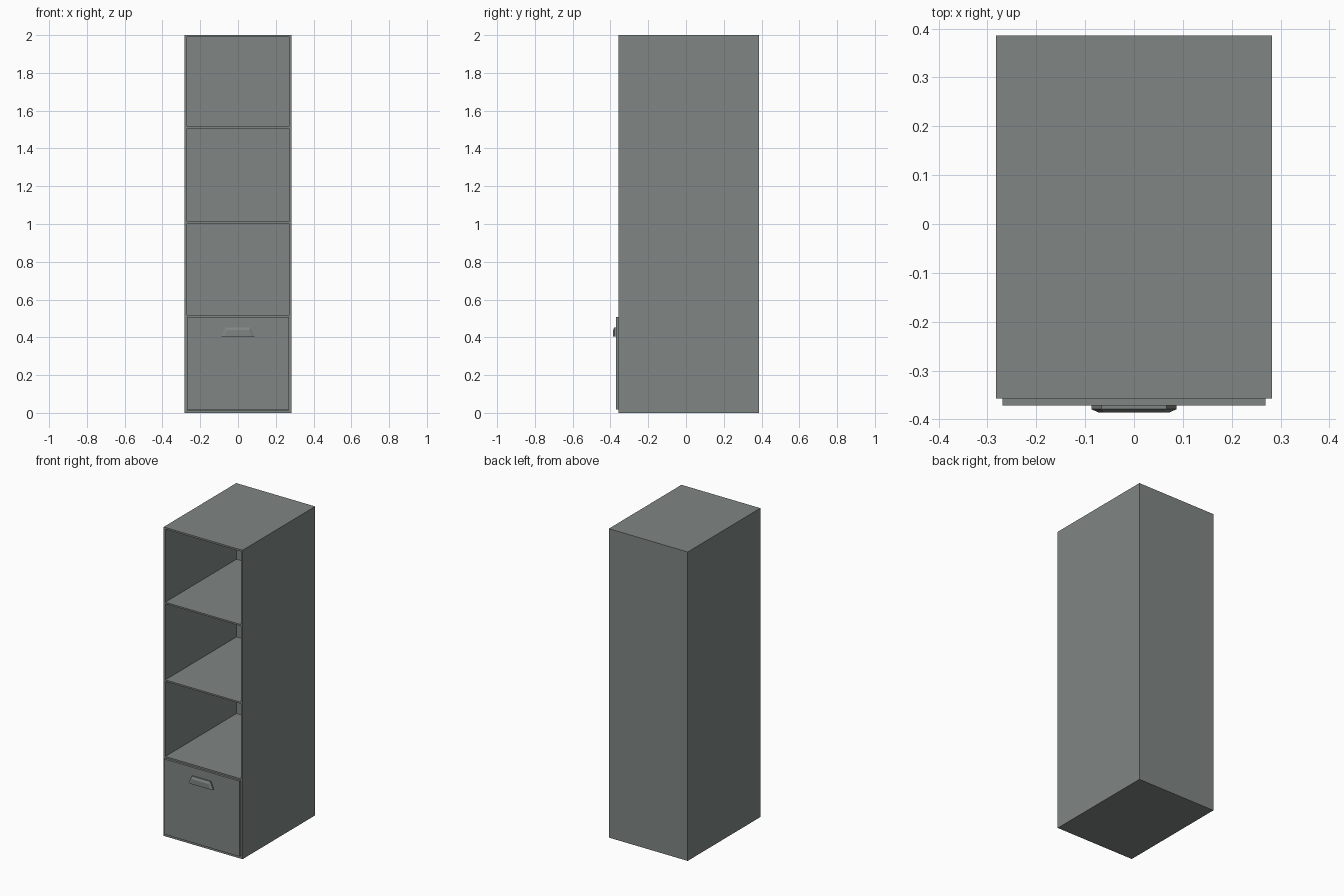
import bpy, bmesh

if "Cube" in bpy.data.objects:
    bpy.data.objects.remove(bpy.data.objects["Cube"])

# Single grey-green painted finish
paint = bpy.data.materials.new("grey_green_paint")
paint.diffuse_color = (0.215, 0.24, 0.228, 1)
paint.use_nodes = True
paint.node_tree.nodes["Principled BSDF"].inputs["Base Color"].default_value = paint.diffuse_color

W, FRONT, BACK, TOP = 0.2825, -0.357, 0.386, 2.0   # carcass extents
WALL, BACK_T = 0.012, 0.015                        # panel thicknesses


def finish(name, bm):
    bmesh.ops.recalc_face_normals(bm, faces=bm.faces)
    mesh = bpy.data.meshes.new(name)
    bm.to_mesh(mesh)
    bm.free()
    mesh.materials.append(paint)
    obj = bpy.data.objects.new(name, mesh)
    bpy.context.collection.objects.link(obj)
    return obj


def box(name, x0, x1, y0, y1, z0, z1):
    bm = bmesh.new()
    bmesh.ops.create_cube(bm, size=1)
    for v in bm.verts:
        v.co = (x1 if v.co.x > 0 else x0,
                y1 if v.co.y > 0 else y0,
                z1 if v.co.z > 0 else z0)
    return finish(name, bm)


# Carcass: sides, back, floor and top
inner = W - WALL
box("left_side", -W, -inner, FRONT, BACK, 0, TOP)
box("right_side", inner, W, FRONT, BACK, 0, TOP)
box("back_panel", -inner, inner, BACK - BACK_T, BACK, 0, TOP)
box("floor_panel", -inner, inner, FRONT, BACK - BACK_T, 0, 0.014)
box("top_panel", -inner, inner, FRONT, BACK - BACK_T, TOP - 0.011, TOP)

# Three open shelves
for i, z in enumerate((0.512, 1.008, 1.511)):
    box(f"shelf_{i + 1}", -inner, inner, FRONT, BACK - BACK_T, z - 0.005, z + 0.005)

# Drawer front, standing slightly proud of the carcass
box("drawer_front", -0.269, 0.269, -0.371, -0.34, 0.019, 0.507)

# Handle: trapezoid cup pull, lofted through (y, bottom half-width, top half-width, top z)
bm = bmesh.new()
bottom = 0.405
rings = []
for y, wb, wt, zt in ((-0.370, 0.087, 0.067, 0.453),
                      (-0.379, 0.087, 0.067, 0.453),
                      (-0.386, 0.072, 0.058, 0.438)):
    rings.append([bm.verts.new(p) for p in
                  ((-wb, y, bottom), (wb, y, bottom), (wt, y, zt), (-wt, y, zt))])
for a, b in zip(rings, rings[1:]):
    for i in range(4):
        j = (i + 1) % 4
        bm.faces.new((a[i], a[j], b[j], b[i]))
bm.faces.new(rings[0])
bm.faces.new(rings[-1])
finish("drawer_handle", bm)
